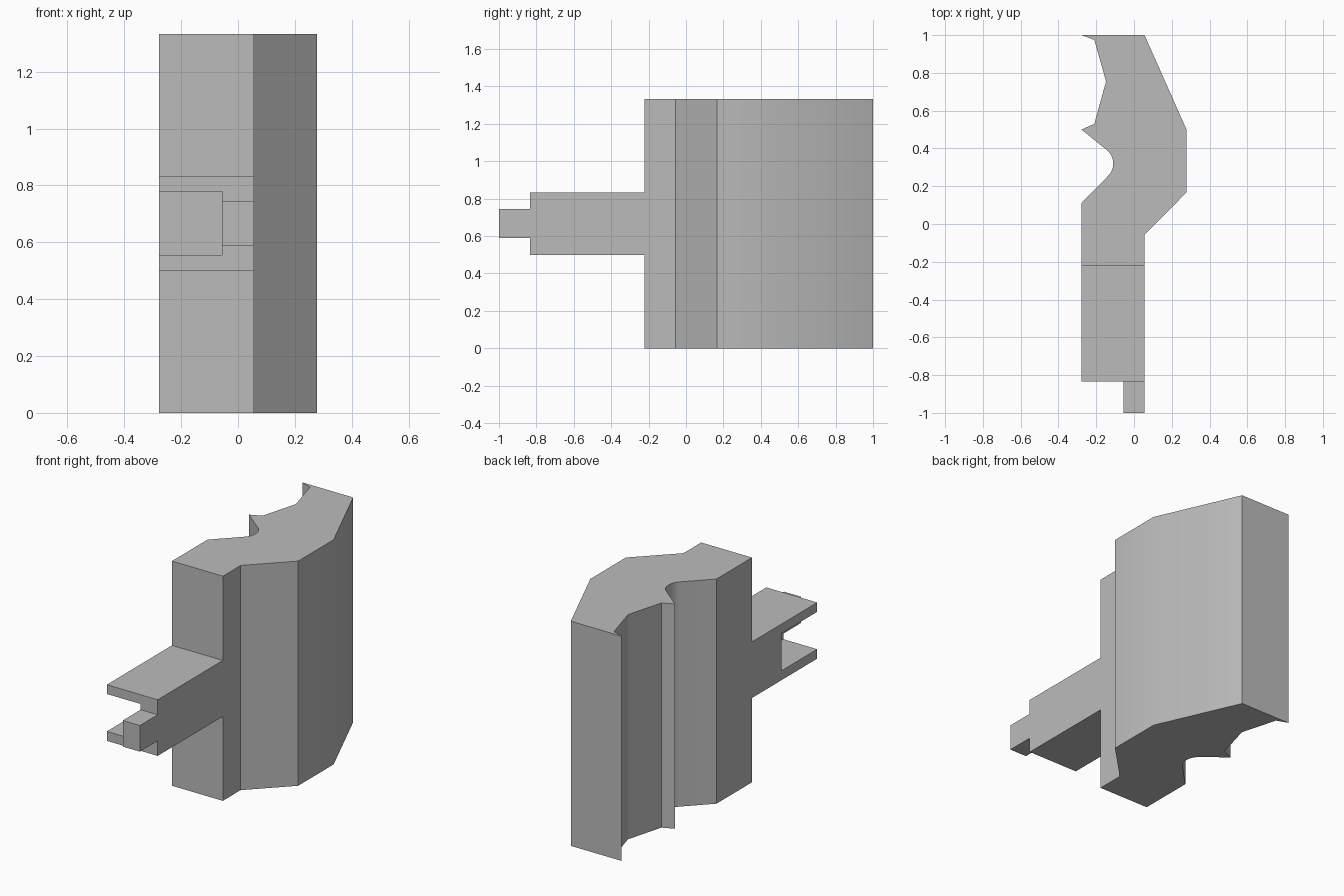
import bpy
import bmesh
import math

cube = bpy.data.objects.get("Cube")
if cube:
    bpy.data.objects.remove(cube, do_unlink=True)

grey = bpy.data.materials.new("plain_grey")
grey.use_nodes = True
COLOUR = (0.5, 0.5, 0.5, 1)
grey.diffuse_color = COLOUR
grey.node_tree.nodes["Principled BSDF"].inputs["Base Color"].default_value = COLOUR


def add_object(name, bm):
    bmesh.ops.recalc_face_normals(bm, faces=bm.faces)
    mesh = bpy.data.meshes.new(name)
    bm.to_mesh(mesh)
    bm.free()
    mesh.materials.append(grey)
    obj = bpy.data.objects.new(name, mesh)
    bpy.context.collection.objects.link(obj)
    return obj


def box(name, low, high):
    bm = bmesh.new()
    bmesh.ops.create_cube(bm, size=1)
    for v in bm.verts:
        v.co = [lo + (c + 0.5) * (hi - lo) for c, lo, hi in zip(v.co, low, high)]
    return add_object(name, bm)


def cut(target, cutter):
    cutter.hide_render = True
    mod = target.modifiers.new(cutter.name, 'BOOLEAN')
    mod.operation = 'DIFFERENCE'
    mod.solver = 'EXACT'
    mod.object = cutter
    bpy.context.view_layer.objects.active = target
    bpy.ops.object.modifier_apply(modifier=mod.name)
    bpy.data.objects.remove(cutter, do_unlink=True)


SIDE, WEB = 0.278, 0.056
HEIGHT, MID = 1.333, 0.667

# Body: plan outline with a rounded groove, extruded upward
groove = []
for i in range(17):
    a = math.radians(-45 + 96 * i / 16)
    groove.append((-0.202 + 0.092 * math.cos(a), 0.32 + 0.092 * math.sin(a)))
outline = [(-SIDE, 1), (WEB, 1), (SIDE, 0.5), (SIDE, 0.167), (WEB, -0.056),
           (WEB, -0.222), (-SIDE, -0.222), (-SIDE, 0.111)] + groove + [
           (-SIDE, 0.5), (-0.21, 0.53), (-0.148, 0.755), (-0.21, 0.975)]
bm = bmesh.new()
base = bm.faces.new([bm.verts.new((x, y, 0)) for x, y in outline])
result = bmesh.ops.extrude_face_region(bm, geom=[base], use_keep_orig=True)
top = [g for g in result["geom"] if isinstance(g, bmesh.types.BMVert)]
bmesh.ops.translate(bm, verts=top, vec=(0, 0, HEIGHT))
body = add_object("body", bm)

# Arm: forked block whose web ends in a narrow tongue
arm = box("arm", (-SIDE, -1, 0.5), (WEB, -0.222, 0.833))
cut(arm, box("slot", (-0.5, -1.2, 0.556), (-WEB, -0.5, 0.778)))
cut(arm, box("fork_end", (-0.5, -1.2, 0.3), (-WEB, -0.833, 1)))
cut(arm, box("above_tongue", (-0.5, -1.2, 0.744), (0.3, -0.833, 1)))
cut(arm, box("below_tongue", (-0.5, -1.2, 0.3), (0.3, -0.833, 0.589)))

# Three holes through the web
for y in (-0.765, -0.671, -0.577):
    bm = bmesh.new()
    bmesh.ops.create_cone(bm, cap_ends=True, segments=32,
                          radius1=0.029, radius2=0.029, depth=0.3)
    for v in bm.verts:
        v.co = (v.co.z, v.co.x + y, v.co.y + MID)
    cut(arm, add_object("pin_hole", bm))

# Smooth shading with sharp corners kept
for obj in (body, arm):
    bpy.ops.object.select_all(action='DESELECT')
    obj.select_set(True)
    bpy.context.view_layer.objects.active = obj
    bpy.ops.object.shade_smooth_by_angle(angle=math.radians(30))
